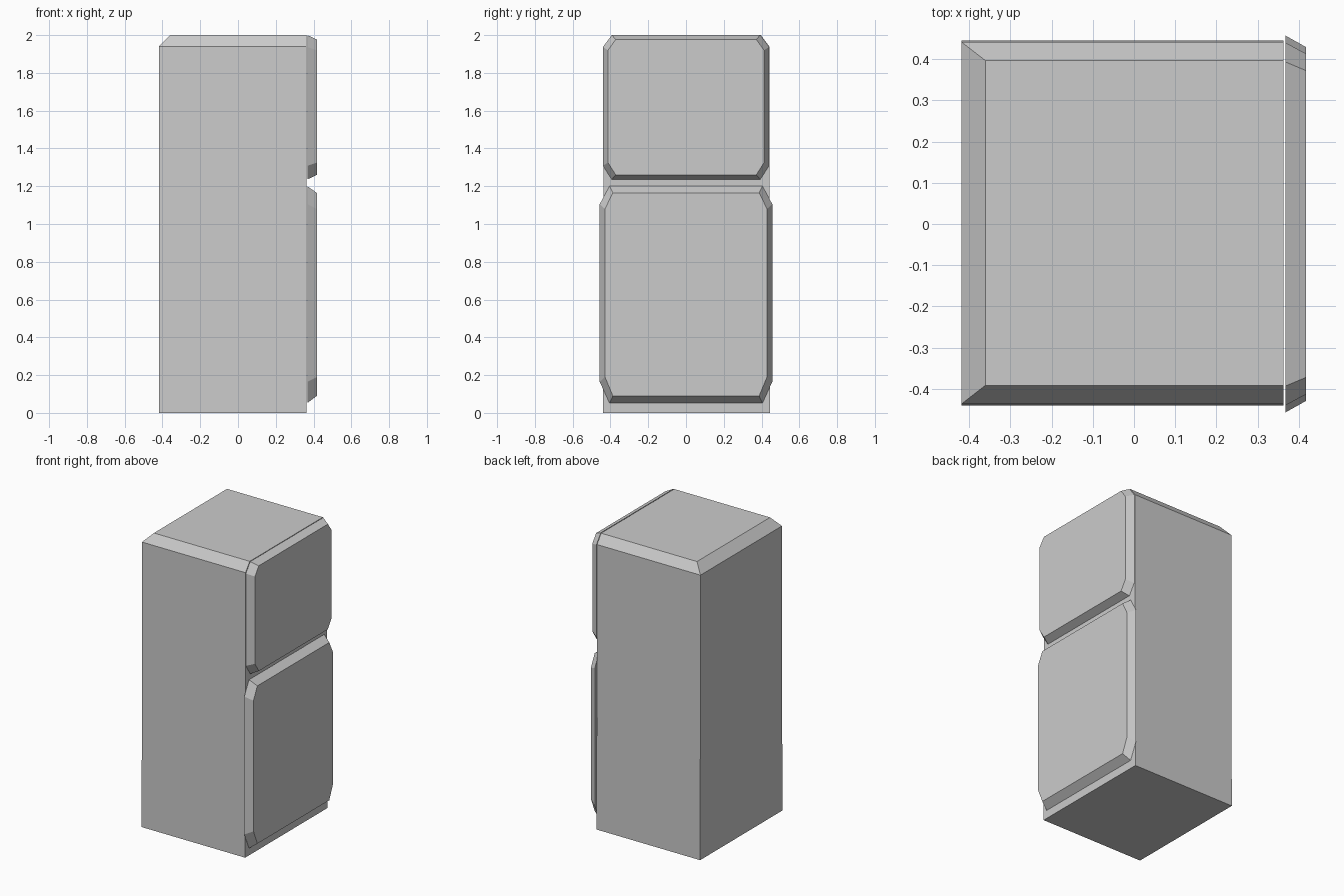
import bpy

if "Cube" in bpy.data.objects:
    bpy.data.objects.remove(bpy.data.objects["Cube"])


def loft(name, rings):
    """Skin a stack of equal-length point rings and cap both ends."""
    n = len(rings[0])
    verts = [p for ring in rings for p in ring]
    faces = [tuple(reversed(range(n))), tuple(range(len(verts) - n, len(verts)))]
    for r in range(len(rings) - 1):
        for i in range(n):
            a, b = r * n + i, r * n + (i + 1) % n
            faces.append((a, b, b + n, a + n))
    mesh = bpy.data.meshes.new(name)
    mesh.from_pydata(verts, [], faces)
    obj = bpy.data.objects.new(name, mesh)
    bpy.context.collection.objects.link(obj)
    return obj


def rectangle(x0, x1, y0, y1, z):
    return [(x0, y0, z), (x1, y0, z), (x1, y1, z), (x0, y1, z)]


def octagon(x, half_w, z0, z1, cut_y, low_z, high_z):
    """Door outline: a rectangle in the yz plane with clipped corners."""
    side = [(half_w - cut_y, z0), (half_w, low_z), (half_w, high_z), (half_w - cut_y, z1)]
    outline = side + [(-y, z) for y, z in reversed(side)]
    return [(x, y, z) for y, z in outline]


# Cabinet: bevelled along the top on every side except behind the doors
loft("cabinet", [
    rectangle(-0.418, 0.362, -0.44, 0.445, 0.0),
    rectangle(-0.418, 0.362, -0.436, 0.441, 1.94),
    rectangle(-0.36, 0.362, -0.391, 0.396, 2.0),
])

# Upper door: tapered slab with clipped corners
loft("upper_door", [
    octagon(0.367, 0.44, 1.236, 2.0, 0.047, 1.308, 1.937),
    octagon(0.417, 0.413, 1.26, 1.977, 0.041, 1.325, 1.92),
])

# Lower door: slightly wider and taller
loft("lower_door", [
    octagon(0.367, 0.457, 0.052, 1.2, 0.052, 0.165, 1.105),
    octagon(0.417, 0.429, 0.09, 1.165, 0.042, 0.19, 1.08),
])
